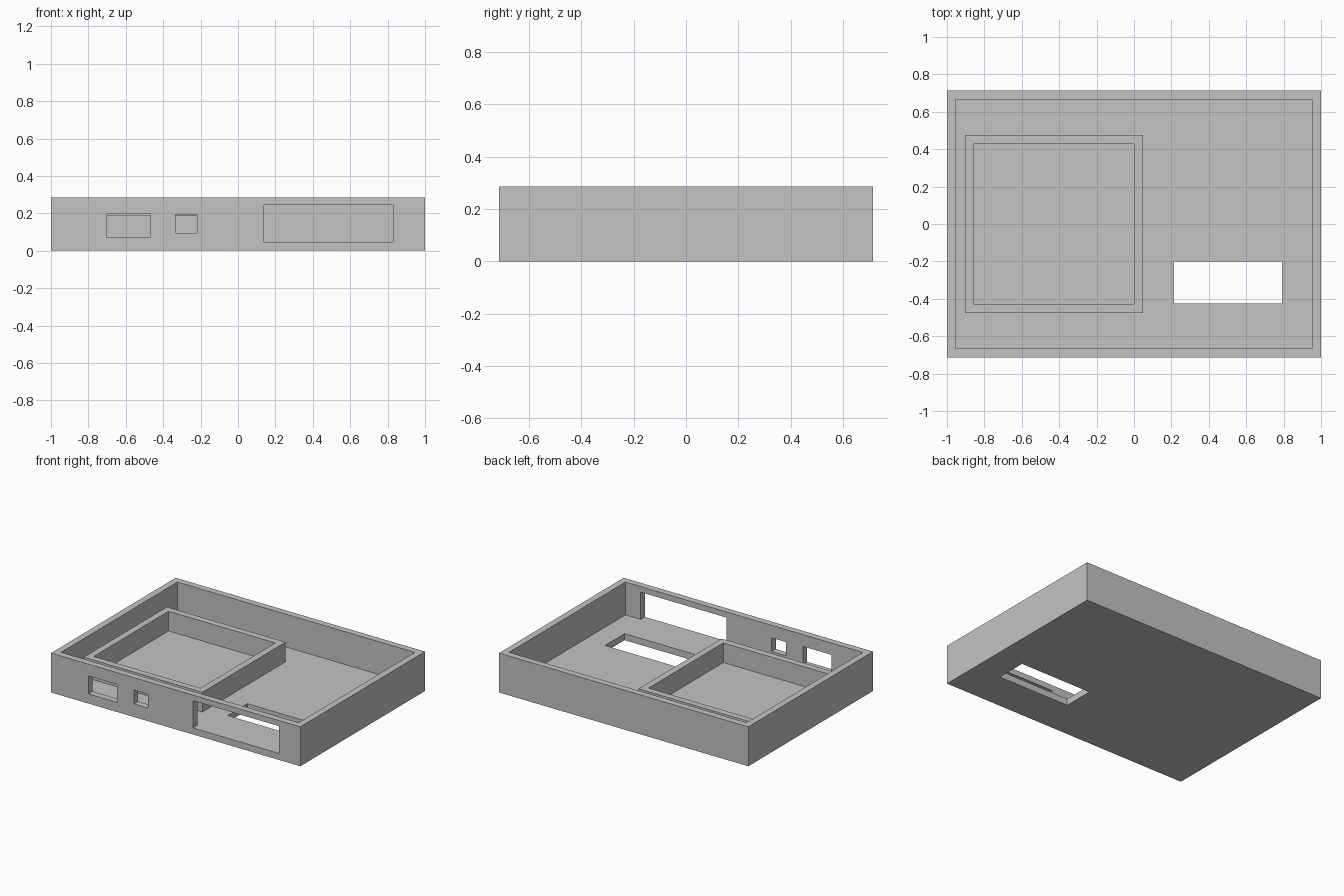
import bpy

old = bpy.data.objects.get("Cube")
if old:
    bpy.data.objects.remove(old, do_unlink=True)

U = 2 / 42          # wall thickness, the module of the whole tray
W, D, H = 1.0, 15 * U, 6 * U

grey = bpy.data.materials.new("plain_grey")
grey.use_nodes = True
colour = (0.55, 0.55, 0.55, 1)
grey.diffuse_color = colour
grey.node_tree.nodes["Principled BSDF"].inputs["Base Color"].default_value = colour


def block(name, x, y, z):
    """Box spanning the given (low, high) ranges."""
    spans = (x, y, z)
    bpy.ops.mesh.primitive_cube_add(size=1, location=[(a + b) / 2 for a, b in spans])
    ob = bpy.context.object
    ob.name = ob.data.name = name
    ob.scale = [b - a for a, b in spans]
    bpy.ops.object.transform_apply(location=True, rotation=False, scale=True)
    ob.data.materials.append(grey)
    return ob


def cut(target, x, y, z):
    """Subtract a box from the target and discard the cutter."""
    cutter = block("cutter", x, y, z)
    cutter.hide_render = True
    mod = target.modifiers.new("opening", "BOOLEAN")
    mod.operation = "DIFFERENCE"
    mod.solver = "EXACT"
    mod.object = cutter
    bpy.context.view_layer.objects.active = target
    bpy.ops.object.modifier_apply(modifier=mod.name)
    bpy.data.objects.remove(cutter, do_unlink=True)


# Open-topped case
case = block("case", (-W, W), (-D, D), (0, H))
cut(case, (-W + U, W - U), (-D + U, D - U), (U, 1))

# Port openings through the front wall
for x, z in (((-0.70, -0.47), (0.07, 0.20)),
             ((-0.335, -0.22), (0.095, 0.195)),
             ((0.14, 0.83), (U, 0.245))):
    cut(case, x, (-D - 0.1, -D + 2 * U), z)

# Slot through the floor
cut(case, (0.215, 0.79), (-0.425, -0.20), (-0.1, 2 * U))

# Lower square compartment wall standing on the floor
left, right, half = -19 * U, U, 10 * U
compartment = block("compartment_wall", (left, right), (-half, half), (U, 4 * U))
cut(compartment, (left + U, right - U), (-half + U, half - U), (0, 1))
